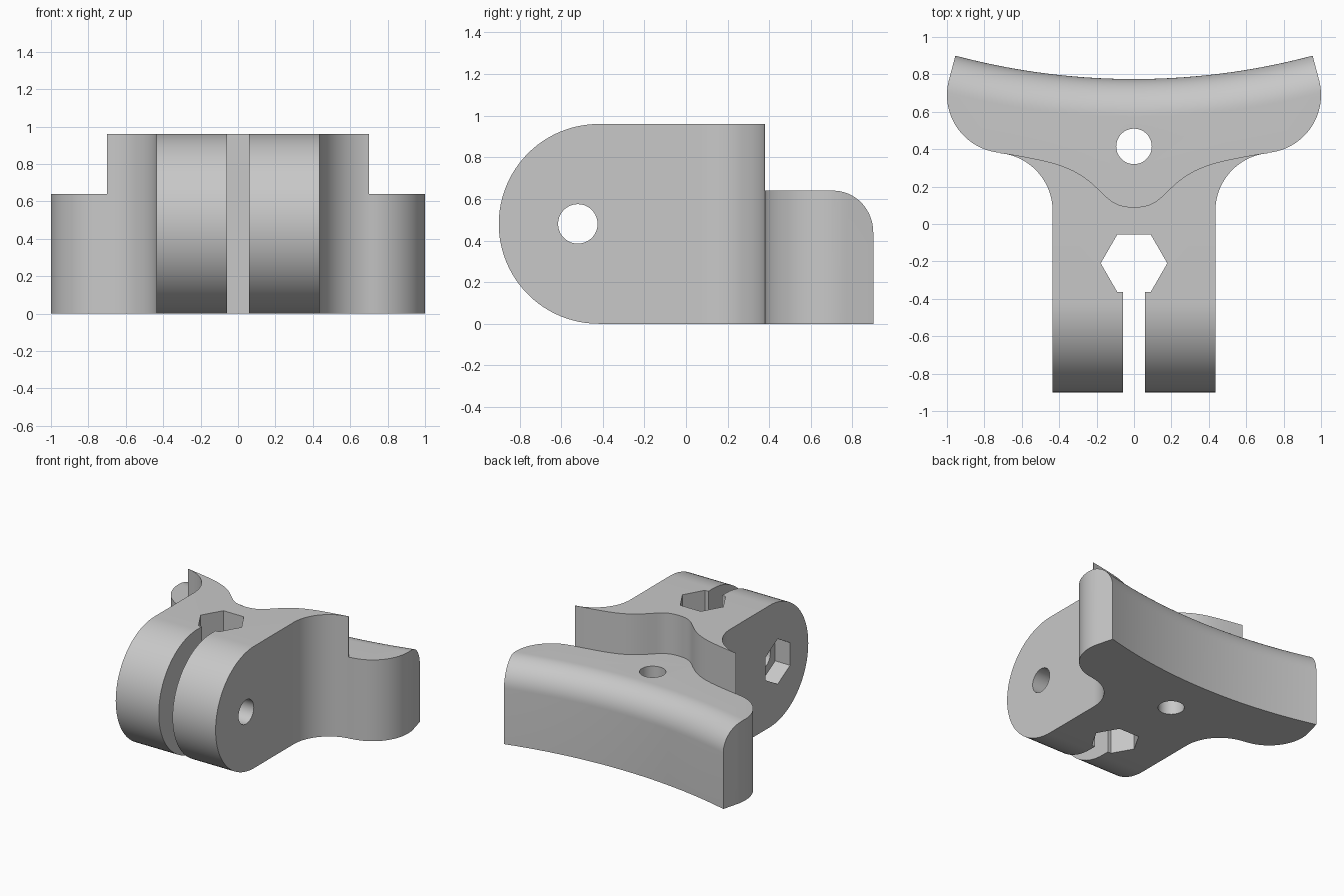
import bpy, bmesh
from math import cos, sin, pi, radians
from mathutils import Vector
from mathutils.geometry import interpolate_bezier

if "Cube" in bpy.data.objects:
    bpy.data.objects.remove(bpy.data.objects["Cube"])

# One plain material
grey = bpy.data.materials.new("light_grey")
grey.use_nodes = True
colour = (0.58, 0.58, 0.58, 1)
grey.diffuse_color = colour
grey.node_tree.nodes["Principled BSDF"].inputs["Base Color"].default_value = colour


def arc(cx, cy, r, a0, a1, n=24):
    angles = [radians(a0 + (a1 - a0) * i / n) for i in range(n + 1)]
    return [(cx + r * cos(a), cy + r * sin(a)) for a in angles]


def make_object(name, bm):
    bmesh.ops.recalc_face_normals(bm, faces=bm.faces)
    mesh = bpy.data.meshes.new(name)
    bm.to_mesh(mesh)
    bm.free()
    mesh.materials.append(grey)
    obj = bpy.data.objects.new(name, mesh)
    bpy.context.collection.objects.link(obj)
    return obj


def prism(name, points, axis, low, high):
    """Extrude a 2D outline along x (points are y, z) or z (points are x, y)."""
    bm = bmesh.new()
    verts = [bm.verts.new((low, p[0], p[1]) if axis == "x" else (p[0], p[1], low))
             for p in points]
    face = bm.faces.new(verts)
    new = bmesh.ops.extrude_face_region(bm, geom=[face])["geom"]
    move = Vector((high - low, 0, 0)) if axis == "x" else Vector((0, 0, high - low))
    bmesh.ops.translate(bm, vec=move,
                        verts=[g for g in new if isinstance(g, bmesh.types.BMVert)])
    return make_object(name, bm)


def mirrored(half):
    return half + [(-x, y) for x, y in reversed(half)]


def boolean(target, cutter, operation="DIFFERENCE"):
    cutter.hide_render = True
    mod = target.modifiers.new(cutter.name, "BOOLEAN")
    mod.operation, mod.solver, mod.object = operation, "EXACT", cutter
    bpy.context.view_layer.objects.active = target
    bpy.ops.object.modifier_apply(modifier=mod.name)
    bpy.data.objects.remove(cutter)


# Plan outline: clamp stem, inner fillet, rounded wing, radial end
half_plan = [(0.435, -1.2)]
half_plan += arc(0.745, 0.07, 0.31, 180, 95)
half_plan += arc(0.69, 0.69, 0.31, -85, 14.8)
half_plan += [(0.904, 1.093)]
bracket = prism("clamp_bracket", mirrored(half_plan), "z", -0.2, 1.2)

# Side profile with the half-round front
side = arc(-0.42, 0.48, 0.48, 270, 90, 48) + [(1.3, 0.96), (1.3, 0)]
boolean(bracket, prism("side_profile", side, "x", -1.3, 1.3), "INTERSECT")

# Wavy step that lowers the back
wave = []
for knots in ([(0, 0.09), (0.11, 0.09), (0.14, 0.14), (0.2, 0.195)],
              [(0.2, 0.195), (0.33, 0.32), (0.45, 0.335), (0.7, 0.38)]):
    wave += [(p.x, p.y) for p in interpolate_bezier(*[Vector(k) for k in knots], 14)][1:]
wave += [(0.7, 0.2), (1.3, 0.2), (1.3, 1.4)]
step = [(0, 0.09)] + mirrored(wave)
boolean(bracket, prism("step_cutter", step, "z", 0.64, 1.3))

# Curved back face with its rounded top edge, swept about a distant centre
radius, centre = 3.71, 4.485
section = [(3.3, -0.2), (radius, -0.2)]
section += arc(radius + 0.2, 0.44, 0.2, 180, 90, 16)
section += [(radius + 0.2, 0.7), (3.3, 0.7)]
bm = bmesh.new()
rings = []
for i in range(49):
    a = radians(-110 + 40 * i / 48)
    rings.append([bm.verts.new((r * cos(a), centre + r * sin(a), z)) for r, z in section])
for first, second in zip(rings, rings[1:]):
    for k in range(len(section)):
        bm.faces.new((first[k - 1], first[k], second[k], second[k - 1]))
bm.faces.new(rings[0])
bm.faces.new(rings[-1])
boolean(bracket, make_object("back_cutter", bm))

# Clamp slot, hexagonal through hole and mounting hole
slot = [(-0.06, -1.2), (0.06, -1.2), (0.06, -0.25), (-0.06, -0.25)]
boolean(bracket, prism("slot_cutter", slot, "z", -0.3, 1.3))
boolean(bracket, prism("hex_cutter", arc(0, -0.21, 0.178, 0, 300, 5), "z", -0.3, 1.3))
boolean(bracket, prism("mount_hole", arc(0, 0.415, 0.095, 0, 350, 35), "z", -0.3, 1.3))

# Cross bolt hole with a nut pocket on the right side
boolean(bracket, prism("bolt_hole", arc(-0.52, 0.48, 0.095, 0, 350, 35), "x", -1.3, 1.3))
boolean(bracket, prism("nut_pocket", arc(-0.52, 0.48, 0.178, 30, 330, 5), "x", -0.7, -0.305))

# Smooth the curves, keep the edges crisp
bpy.ops.object.select_all(action="DESELECT")
bracket.select_set(True)
bpy.context.view_layer.objects.active = bracket
bpy.ops.object.shade_smooth_by_angle(angle=radians(30))
